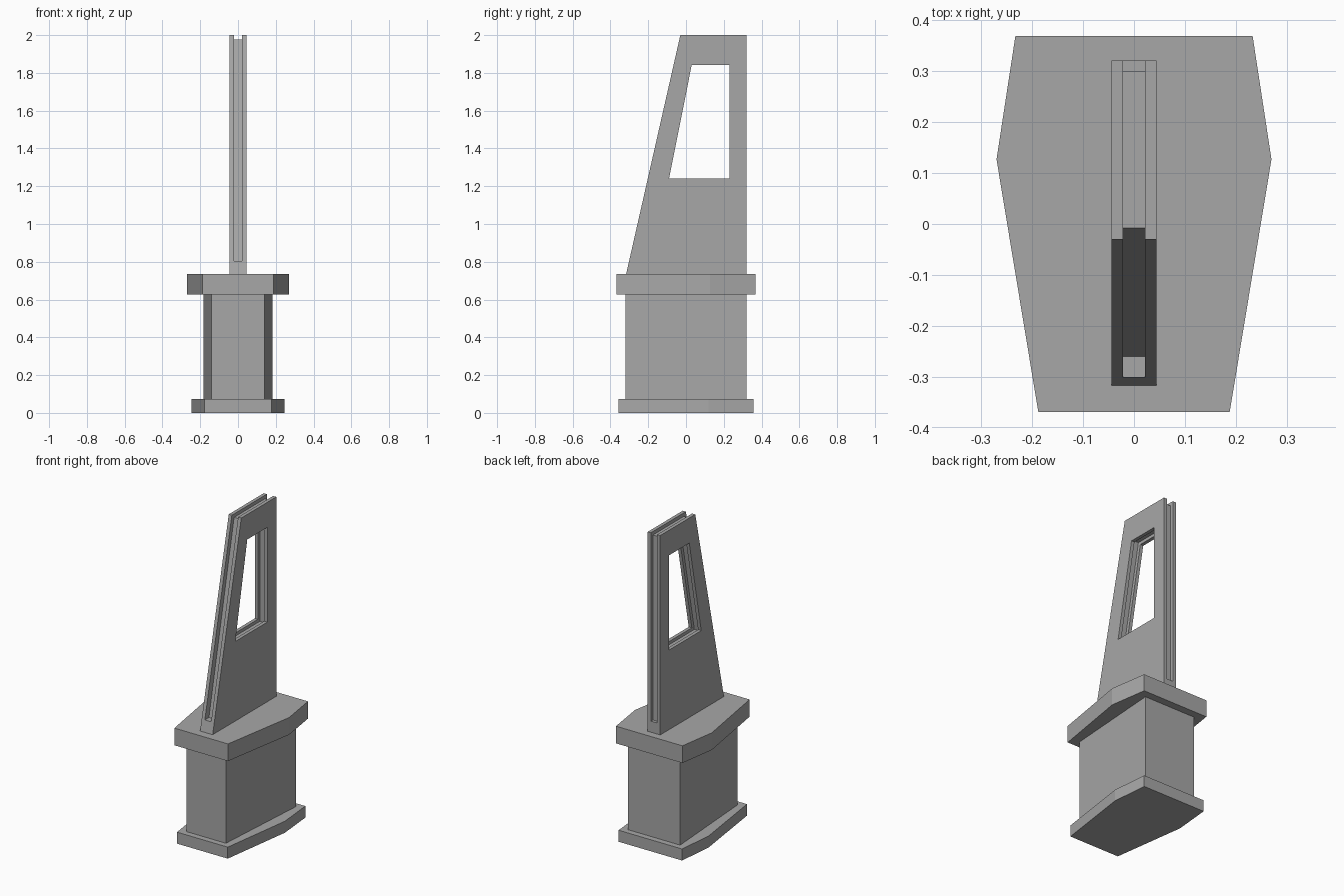
import bpy, bmesh

cube = bpy.data.objects.get("Cube")
if cube:
    bpy.data.objects.remove(cube, do_unlink=True)

grey = bpy.data.materials.new("stone_grey")
grey.use_nodes = True
GREY = (0.39, 0.39, 0.39, 1)
grey.diffuse_color = GREY
grey.node_tree.nodes["Principled BSDF"].inputs["Base Color"].default_value = GREY


def finish(name, bm):
    bmesh.ops.recalc_face_normals(bm, faces=bm.faces)
    mesh = bpy.data.meshes.new(name)
    bm.to_mesh(mesh)
    bm.free()
    mesh.materials.append(grey)
    ob = bpy.data.objects.new(name, mesh)
    bpy.context.collection.objects.link(ob)
    return ob


def extrude(name, points, offset):
    """Closed solid from a flat outline."""
    bm = bmesh.new()
    face = bm.faces.new([bm.verts.new(p) for p in points])
    new = bmesh.ops.extrude_face_region(bm, geom=[face])["geom"]
    verts = [v for v in new if isinstance(v, bmesh.types.BMVert)]
    bmesh.ops.translate(bm, verts=verts, vec=offset)
    return finish(name, bm)


def slab(name, half, z0, z1):
    """Horizontal slab, mirrored in x from (x, y) points running front to back."""
    outline = half + [(-x, y) for x, y in reversed(half)]
    return extrude(name, [(x, y, z0) for x, y in outline], (0, 0, z1 - z0))


def ring(name, outer, inner, hx):
    """Upright frame between two (y, z) outlines with equal point counts."""
    bm = bmesh.new()
    loops = [[bm.verts.new((x, y, z)) for y, z in pts]
             for x, pts in ((-hx, outer), (hx, outer), (hx, inner), (-hx, inner))]
    n = len(outer)
    for k in range(4):
        a, b = loops[k], loops[(k + 1) % 4]
        for i in range(n):
            j = (i + 1) % n
            bm.faces.new((a[i], a[j], b[j], b[i]))
    return finish(name, bm)


def cut(target, cutter):
    mod = target.modifiers.new("groove", 'BOOLEAN')
    mod.operation = 'DIFFERENCE'
    mod.solver = 'EXACT'
    mod.object = cutter
    cutter.hide_render = True
    bpy.context.view_layer.objects.active = target
    bpy.ops.object.modifier_apply(modifier=mod.name)
    bpy.data.objects.remove(cutter, do_unlink=True)


# Pedestal: foot, tapered block and overhanging cap
slab("base_plinth", [(0.178, -0.357), (0.245, 0.12), (0.223, 0.357)], 0, 0.073)
slab("pedestal_block", [(0.139, -0.32), (0.183, 0.32)], 0.073, 0.626)
slab("pedestal_cap", [(0.188, -0.369), (0.27, 0.127), (0.233, 0.369)], 0.626, 0.735)

# Upright fin with a window opening
fin_outline = [(-0.317, 0.735), (0.321, 0.735), (0.321, 2), (-0.03, 2)]
window = [(-0.09, 1.24), (0.231, 1.24), (0.231, 1.841), (0.03, 1.841)]
fin = ring("upright_fin", fin_outline, window, 0.044)

# Groove along the front, top and back edges
HALF_GROOVE = 0.022
band = [(-0.5, 0.805), (-0.26, 0.805), (-0.008, 1.978), (0.301, 1.978),
        (0.301, 0.805), (0.5, 0.805), (0.5, 2.2), (-0.5, 2.2)]
cut(fin, extrude("edge_groove_cutter", [(-HALF_GROOVE, y, z) for y, z in band],
                 (2 * HALF_GROOVE, 0, 0)))

# Groove around the inside of the window
deep = [(-0.115, 1.22), (0.251, 1.22), (0.251, 1.861), (0.013, 1.861)]
shallow = [(0, 1.3), (0.2, 1.3), (0.2, 1.8), (0.06, 1.8)]
cut(fin, ring("window_groove_cutter", deep, shallow, HALF_GROOVE))
